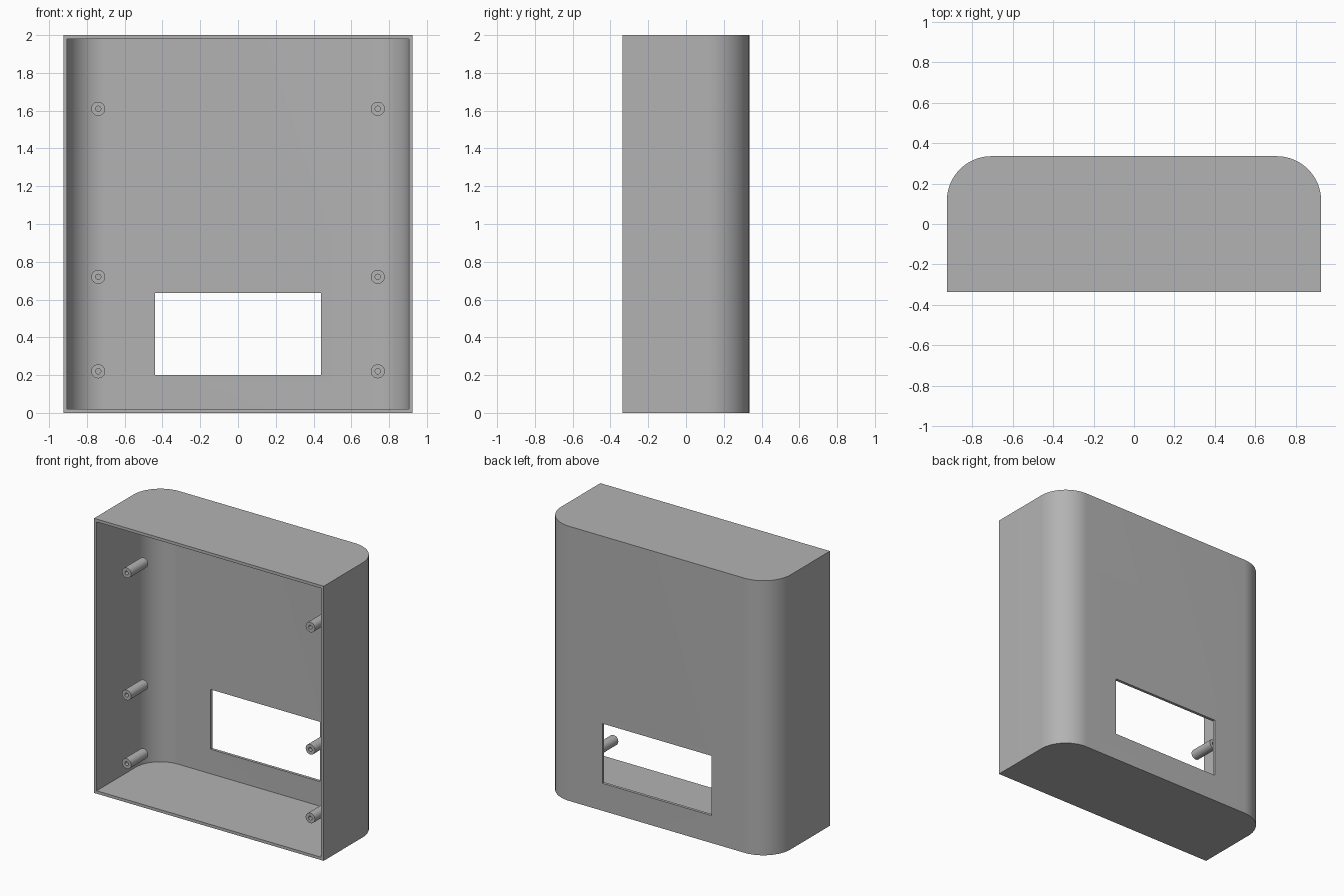
import bpy, bmesh, math

cube = bpy.data.objects.get("Cube")
if cube:
    bpy.data.objects.remove(cube, do_unlink=True)

W, D, H = 0.925, 0.335, 2.0      # half width, half depth, height
WALL, RADIUS, STEPS = 0.021, 0.22, 24

grey = bpy.data.materials.new("plain grey")
grey.use_nodes = True
colour = (0.45, 0.45, 0.45, 1)
grey.diffuse_color = colour
grey.node_tree.nodes["Principled BSDF"].inputs["Base Color"].default_value = colour


def make_object(name, bm):
    bmesh.ops.recalc_face_normals(bm, faces=bm.faces)
    mesh = bpy.data.meshes.new(name)
    bm.to_mesh(mesh)
    bm.free()
    mesh.materials.append(grey)
    obj = bpy.data.objects.new(name, mesh)
    bpy.context.collection.objects.link(obj)
    return obj


def activate(obj):
    bpy.ops.object.select_all(action='DESELECT')
    obj.select_set(True)
    bpy.context.view_layer.objects.active = obj


def smooth(obj):
    activate(obj)
    bpy.ops.object.shade_smooth_by_angle(angle=math.radians(30))


def prism(outline, height_vector):
    """Closed solid swept from a flat outline."""
    bm = bmesh.new()
    base = bm.faces.new([bm.verts.new(p) for p in outline])
    swept = bmesh.ops.extrude_face_region(bm, geom=[base], use_keep_orig=True)["geom"]
    bmesh.ops.translate(bm, vec=height_vector,
                        verts=[v for v in swept if isinstance(v, bmesh.types.BMVert)])
    return bm


def shell_outline(inset, front, z):
    """Square at the front, rounded at the two back corners."""
    r = RADIUS - inset
    arc = [(W - RADIUS + r * math.cos(a), D - RADIUS + r * math.sin(a), z)
           for a in (math.pi / 2 * i / STEPS for i in range(STEPS + 1))]
    half = [(W - inset, front, z)] + arc
    return half + [(-x, y, h) for x, y, h in reversed(half)]


# Case: rounded shell open at the front, with a window through the back
case = make_object("case", prism(shell_outline(0, -D, 0), (0, 0, H)))
cavity = make_object("cavity_cutter", prism(shell_outline(WALL, -D - 0.1, WALL),
                                            (0, 0, H - 2 * WALL)))
window_outline = [(x, 0.1, z) for x, z in
                  ((-0.44, 0.2), (0.44, 0.2), (0.44, 0.635), (-0.44, 0.635))]
window = make_object("window_cutter", prism(window_outline, (0, 0.5, 0)))
for cutter in (cavity, window):
    cutter.hide_render = True
    activate(case)
    cut = case.modifiers.new("cut", 'BOOLEAN')
    cut.operation = 'DIFFERENCE'
    cut.solver = 'EXACT'
    cut.object = cutter
    bpy.ops.object.modifier_apply(modifier=cut.name)
    bpy.data.objects.remove(cutter, do_unlink=True)
smooth(case)


# Screw posts: short hollow tubes set inside the case
def screw_post(name, x, z, front=-0.225, back=-0.03, outer=0.037, bore=0.014, sides=32):
    bm = bmesh.new()
    section = ((outer, front), (outer, back), (bore, back), (bore, front))
    rings = [[bm.verts.new((x + r * math.cos(a), y, z + r * math.sin(a)))
              for a in (math.tau * i / sides for i in range(sides))]
             for r, y in section]
    for k, ring in enumerate(rings):
        other = rings[(k + 1) % len(rings)]
        for i in range(sides):
            j = (i + 1) % sides
            bm.faces.new((ring[i], ring[j], other[j], other[i]))
    smooth(make_object(name, bm))


for side, x in (("left", 0.74), ("right", -0.74)):
    for level, z in (("lower", 0.22), ("middle", 0.72), ("upper", 1.61)):
        screw_post(f"{side}_{level}_screw_post", x, z)
